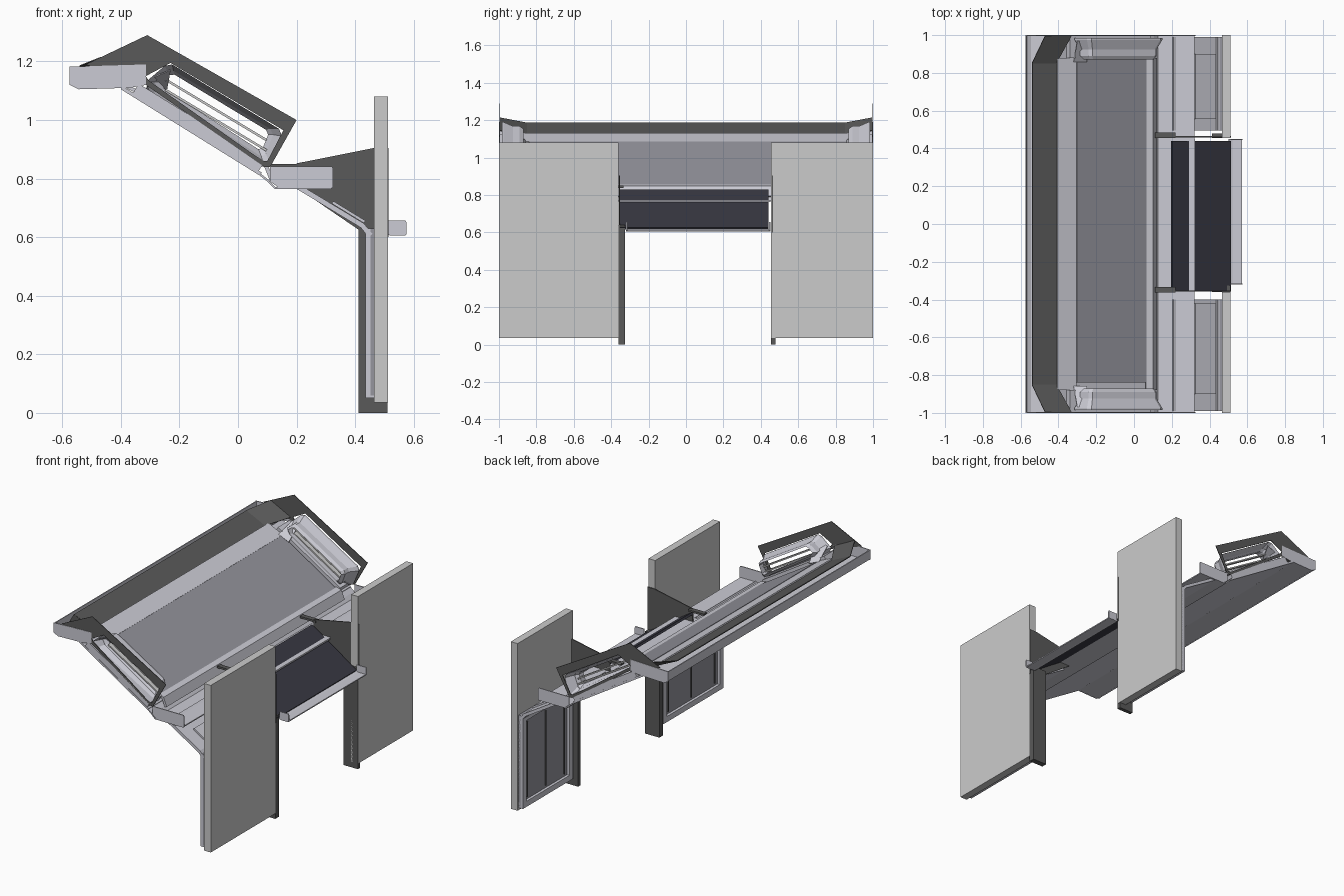
import bpy, bmesh
from mathutils import Vector

if "Cube" in bpy.data.objects:
    bpy.data.objects.remove(bpy.data.objects["Cube"])


def material(name, r, g, b):
    m = bpy.data.materials.new(name)
    m.diffuse_color = (r, g, b, 1)
    m.use_nodes = True
    m.node_tree.nodes["Principled BSDF"].inputs["Base Color"].default_value = m.diffuse_color
    return m


LIGHT = material("light_shell", 0.60, 0.60, 0.66)
GREY = material("panel_grey", 0.62, 0.62, 0.62)
SCREEN = material("screen_grey", 0.30, 0.30, 0.34)
DARK = material("dark_metal", 0.10, 0.10, 0.10)
BLACK = material("keyboard_black", 0.04, 0.04, 0.055)


def finish(name, bm, mat):
    bmesh.ops.recalc_face_normals(bm, faces=bm.faces)
    me = bpy.data.meshes.new(name)
    bm.to_mesh(me)
    bm.free()
    me.materials.append(mat)
    ob = bpy.data.objects.new(name, me)
    bpy.context.collection.objects.link(ob)
    return ob


def prism(name, pts, y0, y1, mat):
    """Side profile in x, z swept from y0 to y1."""
    bm = bmesh.new()
    a = [bm.verts.new((x, y0, z)) for x, z in pts]
    b = [bm.verts.new((x, y1, z)) for x, z in pts]
    bm.faces.new(a)
    bm.faces.new(b[::-1])
    for i in range(len(pts)):
        j = (i + 1) % len(pts)
        bm.faces.new((a[i], b[i], b[j], a[j]))
    return finish(name, bm, mat)


def box(name, x0, x1, y0, y1, z0, z1, mat):
    return prism(name, [(x0, z0), (x1, z0), (x1, z1), (x0, z1)], y0, y1, mat)


def sheet(name, pts, y0, y1, t, mat):
    """Bent sheet: polyline in x, z thickened upwards by t."""
    up = []
    for i, p in enumerate(pts):
        d = Vector(pts[min(i + 1, len(pts) - 1)]) - Vector(pts[max(i - 1, 0)])
        d.normalize()
        up.append((p[0] - d.y * t, p[1] + d.x * t))
    return prism(name, pts + up[::-1], y0, y1, mat)


def ring(name, outer, inner, y0, y1, mat, yi=None):
    """Plate with a window; the inner edge can sit at its own y offset."""
    yi = 0 if yi is None else yi
    bm = bmesh.new()
    loops = [[bm.verts.new((x, y, z)) for x, z in p] for p, y in
             ((outer, y0), (inner, y0 + yi), (inner, y1 + yi), (outer, y1))]
    n = len(outer)
    for k in range(4):
        p, q = loops[k], loops[(k + 1) % 4]
        for i in range(n):
            j = (i + 1) % n
            bm.faces.new((p[i], p[j], q[j], q[i]))
    return finish(name, bm, mat)


def quad(name, cs, mat):
    bm = bmesh.new()
    bm.faces.new([bm.verts.new(c) for c in cs])
    ob = finish(name, bm, mat)
    m = ob.modifiers.new("thickness", "SOLIDIFY")
    m.thickness = 0.004
    return ob


# Long shell: rear gutter, tilted bed, front shelf
sheet("rear_gutter", [(-0.575, 1.18), (-0.572, 1.12), (-0.545, 1.105), (-0.40, 1.11)], -1, 1, 0.006, LIGHT)
sheet("screen_bed", [(-0.40, 1.105), (0.075, 0.81)], -1, 1, 0.012, LIGHT)
sheet("front_shelf", [(0.075, 0.81), (0.10, 0.79), (0.125, 0.765), (0.32, 0.765)], -1, 1, 0.007, LIGHT)
sheet("screen", [(-0.31, 1.075), (0.075, 0.836)], -0.84, 0.87, 0.014, SCREEN)
sheet("screen_top_trim", [(-0.41, 1.122), (-0.31, 1.075)], -0.88, 0.88, 0.012, LIGHT)
sheet("screen_bottom_trim", [(0.06, 0.845), (0.09, 0.84), (0.11, 0.79)], -0.88, 0.88, 0.014, LIGHT)
sheet("rear_band", [(-0.54, 1.183), (-0.41, 1.122)], -0.85, 0.85, 0.005, DARK)

# Hood outline and nested rounded frames, in side view
hood_out = [(-0.52, 1.19), (-0.31, 1.29), (0.20, 1.0), (0.11, 0.84), (0.09, 0.84), (-0.315, 1.12)]
hood_in = [(-0.315, 1.15), (-0.23, 1.195), (0.155, 0.965), (0.10, 0.86), (0.085, 0.86), (-0.305, 1.135)]
frame_a = [(-0.315, 1.13), (-0.25, 1.185), (-0.225, 1.19), (0.14, 0.97), (0.15, 0.945), (0.11, 0.85), (0.09, 0.84), (-0.30, 1.09)]
frame_b = [(-0.285, 1.13), (-0.24, 1.165), (-0.22, 1.168), (0.11, 0.97), (0.12, 0.95), (0.095, 0.885), (0.08, 0.875), (-0.27, 1.10)]
frame_c = [(-0.265, 1.13), (-0.235, 1.153), (-0.217, 1.155), (0.095, 0.967), (0.103, 0.95), (0.085, 0.905), (0.07, 0.90), (-0.25, 1.105)]

for s, side in ((-1, "near"), (1, "far")):
    # Side hoods with stepped window frames
    ring("hood_plate_" + side, hood_out, hood_in, s * 0.994, s * 0.998, DARK)
    ring("hood_frame_" + side, frame_a, frame_b, s * 0.985, s * 0.975, LIGHT, -s * 0.05)
    ring("window_frame_" + side, frame_b, frame_c, s * 0.93, s * 0.89, LIGHT, -s * 0.02)
    for k, dz in enumerate((0.0, -0.035)):
        sheet("window_rail_%s_%d" % (side, k), [(-0.25, 1.135 + dz), (0.095, 0.928 + dz)],
              s * 0.90, s * 0.93, 0.008, GREY)
    sheet("bed_side_rail_" + side, [(-0.36, 1.09), (0.07, 0.825)], s * 0.88, s * 0.998, 0.04, LIGHT)
    quad("hood_corner_" + side, [(-0.54, s * 0.85, 1.187), (-0.41, s * 0.85, 1.126),
                                 (-0.33, s * 0.996, 1.145), (-0.47, s * 0.996, 1.215)], DARK)
    # Window corner braces
    quad("hood_brace_" + side, [(-0.32, s * 0.86, 1.09), (-0.25, s * 0.86, 1.06),
                                (-0.23, s * 0.97, 1.17), (-0.30, s * 0.97, 1.14)], LIGHT)
    # End caps of gutter and shelf
    prism("gutter_cap_" + side, [(-0.575, 1.182), (-0.315, 1.19), (-0.315, 1.12), (-0.37, 1.11),
                                 (-0.545, 1.105), (-0.575, 1.12)], s * 0.994, s * 1.0, LIGHT)
    prism("shelf_cap_" + side, [(0.11, 0.842), (0.32, 0.842), (0.325, 0.835), (0.325, 0.768),
                                (0.14, 0.768), (0.11, 0.79)], s * 0.994, s * 1.0, LIGHT)

# Front panels, their back covers, legs and brackets
for side, y0, y1, ly0, ly1, by in (("near", -1.0, -0.36, -0.36, -0.325, -0.355),
                                  ("far", 0.455, 1.0, 0.455, 0.478, 0.462)):
    box("front_panel_" + side, 0.465, 0.512, y0, y1, 0.035, 1.08, GREY)
    box("leg_" + side, 0.412, 0.510, ly0, ly1, 0.0, 0.64, DARK)
    prism("bracket_" + side, [(0.20, 0.852), (0.466, 0.905), (0.514, 0.905), (0.514, 0.60),
                              (0.42, 0.62), (0.20, 0.77)], by - 0.003, by + 0.003, DARK)
    box("bracket_stub_" + side, 0.11, 0.22, by - 0.008, by + 0.022, 0.838, 0.85, DARK)
    a, b = (y0 + 0.01, y1 - 0.04) if side == "near" else (y0 + 0.04, y1 - 0.01)
    sheet("slope_cover_" + side, [(0.20, 0.765), (0.42, 0.632), (0.445, 0.60)], a, b, 0.018, LIGHT)
    box("back_cover_" + side, 0.452, 0.466, a, b, 0.06, 0.63, SCREEN)
    # Raised rim around the back cover
    for k, (p, q, z0, z1) in enumerate(((a, a + 0.035, 0.05, 0.63), (b - 0.035, b, 0.05, 0.63),
                                        (a, b, 0.05, 0.085), (a, b, 0.59, 0.63))):
        box("back_rim_%s_%d" % (side, k), 0.435, 0.465, p, q, z0, z1, LIGHT)
    for k, (p, q) in enumerate(((a + 0.06, a + 0.068), (b - 0.068, b - 0.06),
                                ((a + b) / 2 - 0.003, (a + b) / 2 + 0.003))):
        box("back_rib_%s_%d" % (side, k), 0.447, 0.455, p, q, 0.10, 0.57, DARK)
    # Joining ledge on top of the slope
    c, d = (y0 + 0.1, y1 - 0.06) if side == "near" else (y0 + 0.1, y1 - 0.1)
    sheet("slope_ledge_" + side, [(0.32, 0.715), (0.43, 0.648)], c, d, 0.01, LIGHT)

# Sloped keyboard between the legs, with its lower lip
sheet("keyboard", [(0.197, 0.818), (0.505, 0.615)], -0.355, 0.44, 0.014, BLACK)
sheet("shelf_edge_line", [(0.285, 0.762), (0.322, 0.762)], -0.355, 0.45, 0.01, LIGHT)
sheet("lip_floor", [(0.50, 0.612), (0.52, 0.606), (0.572, 0.606)], -0.32, 0.45, 0.007, LIGHT)
for side, y in (("near", -0.32), ("far", 0.445)):
    prism("lip_cap_" + side, [(0.51, 0.657), (0.572, 0.657), (0.575, 0.65), (0.575, 0.61),
                              (0.565, 0.605), (0.51, 0.608)], y, y + 0.006, LIGHT)
